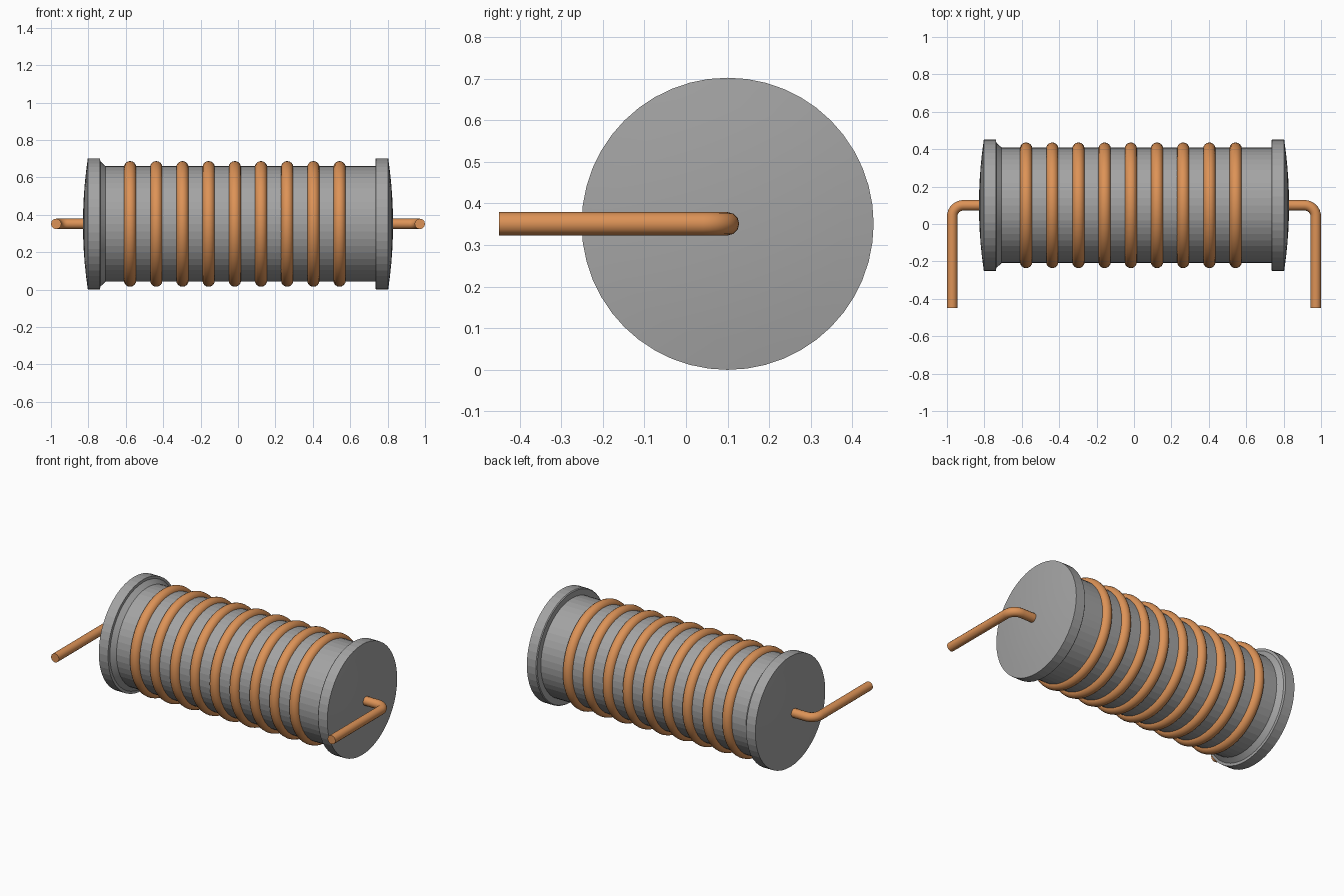
import bpy, bmesh, math

if "Cube" in bpy.data.objects:
    bpy.data.objects.remove(bpy.data.objects["Cube"])

CY, CZ = 0.10, 0.351   # axis of the coil runs along x through this point


def material(name, color):
    m = bpy.data.materials.new(name)
    m.diffuse_color = color
    m.use_nodes = True
    m.node_tree.nodes["Principled BSDF"].inputs["Base Color"].default_value = m.diffuse_color
    return m


copper = material("copper", (0.72, 0.29, 0.095, 1))
ferrite = material("dark_grey", (0.37, 0.37, 0.37, 1))


def lathe(name, profile, steps):
    """Spin (x, radius) points around the coil axis."""
    bm = bmesh.new()
    vs = [bm.verts.new((x, CY, CZ + r)) for x, r in profile]
    es = [bm.edges.new(p) for p in zip(vs, vs[1:])]
    bmesh.ops.spin(bm, geom=vs + es, cent=(0, CY, CZ), axis=(1, 0, 0),
                   angle=math.tau, steps=steps)
    bmesh.ops.remove_doubles(bm, verts=bm.verts, dist=1e-5)
    bmesh.ops.recalc_face_normals(bm, faces=bm.faces)
    me = bpy.data.meshes.new(name)
    bm.to_mesh(me)
    bm.free()
    ob = bpy.data.objects.new(name, me)
    bpy.context.collection.objects.link(ob)
    return ob


def shade(ob, angle=35):
    bpy.ops.object.select_all(action='DESELECT')
    ob.select_set(True)
    bpy.context.view_layer.objects.active = ob
    bpy.ops.object.shade_smooth_by_angle(angle=math.radians(angle))


# Core with slightly domed, flanged ends; the left flange has a sloped collar
dome = [(0.829 - 0.026 * (r / 0.351) ** 2, r)
        for r in (0.351, 0.28, 0.21, 0.14, 0.07, 0)]
core = lathe("core", [(-x, r) for x, r in reversed(dome)] + [
    (-0.738, 0.351), (-0.736, 0.335), (-0.708, 0.309), (0.734, 0.309),
    (0.734, 0.346), (0.739, 0.351)] + dome, 48)
core.data.materials.append(ferrite)
shade(core, 6)   # domes smooth, barrel facets stay flat

# Nine wire windings
for i in range(9):
    bpy.ops.mesh.primitive_torus_add(
        major_segments=64, minor_segments=16, major_radius=0.303, minor_radius=0.033,
        location=(-0.577 + 0.14 * i, CY, CZ), rotation=(0, math.pi / 2, 0))
    ring = bpy.context.object
    ring.name = f"winding_{i + 1}"
    ring.data.materials.append(copper)
    shade(ring)

# Bent lead wires at both ends
R, BEND, X = 0.028, 0.06, 0.972
for side, label in ((-1, "left"), (1, "right")):
    arc = [(X - BEND + BEND * math.sin(a), CY - BEND + BEND * math.cos(a))
           for a in (math.pi / 2 * k / 8 for k in range(9))]
    path = [(0.78, CY)] + arc + [(X, -0.449)]
    cu = bpy.data.curves.new(f"lead_{label}", 'CURVE')
    cu.dimensions = '3D'
    cu.bevel_depth = R
    cu.bevel_resolution = 4
    cu.use_fill_caps = True
    sp = cu.splines.new('POLY')
    sp.points.add(len(path) - 1)
    for p, (x, y) in zip(sp.points, path):
        p.co = (side * x, y, CZ, 1)
    lead = bpy.data.objects.new(f"lead_{label}", cu)
    bpy.context.collection.objects.link(lead)
    cu.materials.append(copper)
    bpy.ops.object.select_all(action='DESELECT')
    lead.select_set(True)
    bpy.context.view_layer.objects.active = lead
    bpy.ops.object.convert(target='MESH')
    shade(bpy.context.object)
